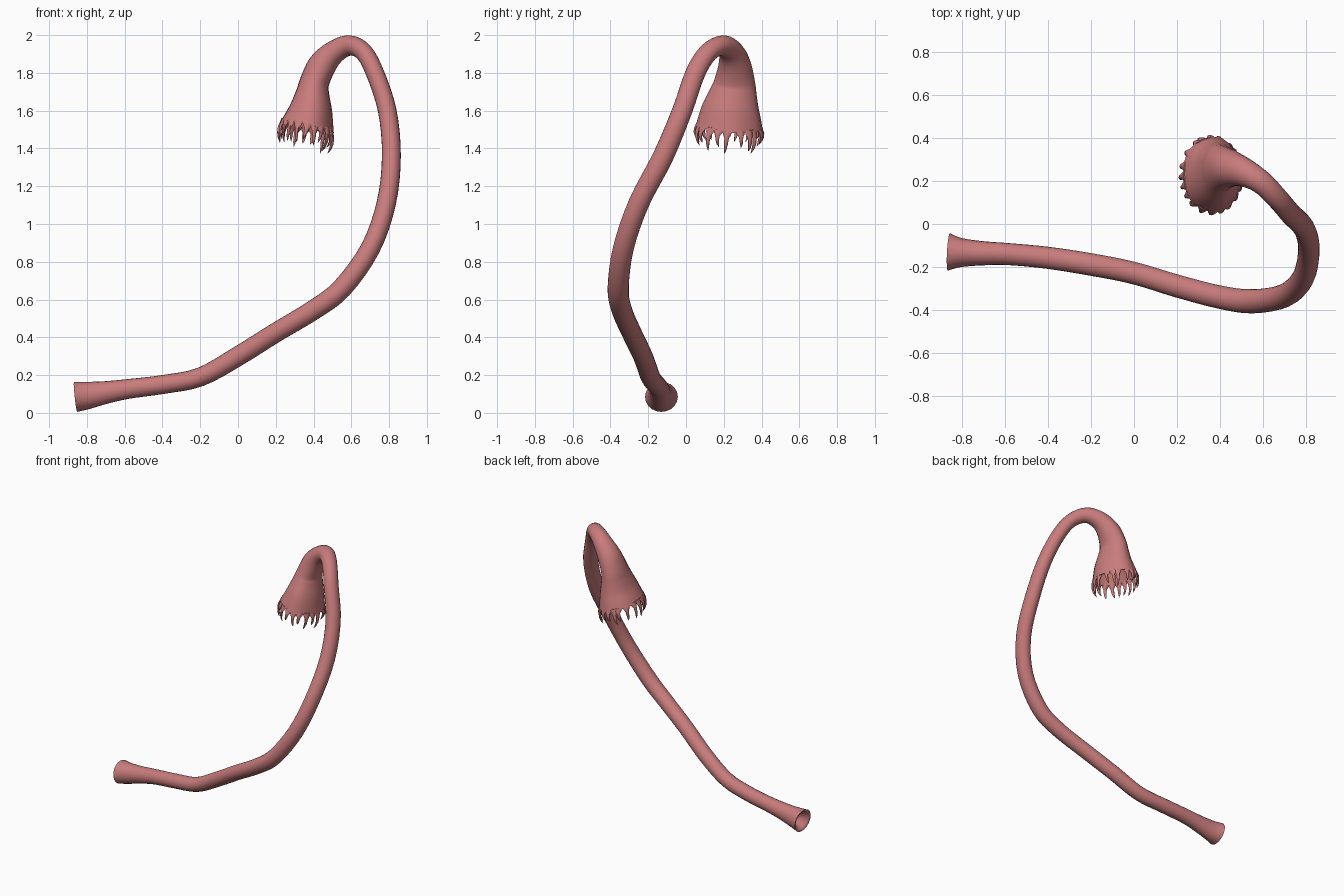
import bpy, bmesh, math, random
from mathutils import Vector

if "Cube" in bpy.data.objects:
    bpy.data.objects.remove(bpy.data.objects["Cube"])

random.seed(4)
SIDES = 20
mat = bpy.data.materials.new("flesh pink")
mat.diffuse_color = (0.58, 0.2, 0.2, 1)
mat.use_nodes = True
mat.node_tree.nodes["Principled BSDF"].inputs["Base Color"].default_value = mat.diffuse_color

# Centreline stations: x, y, z, radius across y, radius across the other axis
PATH = [
    (-0.86, -0.13, 0.085, 0.087, 0.08), (-0.80, -0.133, 0.092, 0.067, 0.073),
    (-0.70, -0.136, 0.108, 0.056, 0.06), (-0.58, -0.14, 0.127, 0.051, 0.052),
    (-0.40, -0.157, 0.15, 0.051, 0.05), (-0.20, -0.188, 0.19, 0.052, 0.05),
    (0.0, -0.228, 0.30, 0.052, 0.052), (0.20, -0.288, 0.425, 0.053, 0.052),
    (0.40, -0.34, 0.545, 0.054, 0.053), (0.55, -0.359, 0.66, 0.056, 0.054),
    (0.70, -0.332, 0.87, 0.055, 0.052), (0.785, -0.25, 1.11, 0.055, 0.051),
    (0.812, -0.12, 1.36, 0.055, 0.05), (0.79, -0.02, 1.60, 0.053, 0.049),
    (0.725, 0.05, 1.80, 0.053, 0.048), (0.665, 0.12, 1.91, 0.052, 0.048),
    (0.59, 0.195, 1.945, 0.055, 0.054), (0.51, 0.24, 1.91, 0.068, 0.062),
    (0.445, 0.258, 1.84, 0.088, 0.075), (0.405, 0.257, 1.75, 0.11, 0.078),
    (0.394, 0.25, 1.69, 0.127, 0.09), (0.383, 0.236, 1.60, 0.156, 0.117),
    (0.365, 0.229, 1.515, 0.177, 0.143),
]


def catmull(pts, steps):
    out = []
    for i in range(len(pts) - 1):
        p = [pts[max(i - 1, 0)], pts[i], pts[i + 1], pts[min(i + 2, len(pts) - 1)]]
        for s in range(steps):
            t = s / steps
            out.append([0.5 * (2 * b + (c - a) * t + (2 * a - 5 * b + 4 * c - d) * t * t
                               + (3 * b - a - 3 * c + d) * t ** 3) for a, b, c, d in zip(*p)])
    return out + [list(pts[-1])]


def frame(pts, i):
    a, b = pts[max(i - 1, 0)], pts[min(i + 1, len(pts) - 1)]
    t = (Vector(b[:3]) - Vector(a[:3])).normalized()
    u = Vector((0, 1, 0))
    u = (u - t * u.dot(t)).normalized()
    return t, u, t.cross(u)


def bridge(bm, a, b):
    n = len(a)
    for k in range(n):
        bm.faces.new((a[k], a[(k + 1) % n], b[(k + 1) % n], b[k]))


def finish(bm, name):
    bmesh.ops.recalc_face_normals(bm, faces=bm.faces)
    me = bpy.data.meshes.new(name)
    bm.to_mesh(me)
    bm.free()
    ob = bpy.data.objects.new(name, me)
    bpy.context.collection.objects.link(ob)
    me.materials.append(mat)
    for o in bpy.context.selected_objects:
        o.select_set(False)
    ob.select_set(True)
    bpy.context.view_layer.objects.active = ob
    bpy.ops.object.shade_smooth_by_angle(angle=math.radians(50))
    return ob


# Hollow tube with flared near end and bell-shaped far end
stations = catmull(PATH, 4)
frames = [frame(stations, i) for i in range(len(stations))]
bm = bmesh.new()


def ring(i, inner):
    x, y, z, ru, rv = stations[i]
    t, u, v = frames[i]
    if inner:
        near_end = i < 6
        wall = 0.008 + (0.007 * i if near_end else 0.027)
        if i > 66:
            wall = max(0.012, 0.035 - 0.0012 * (i - 66))
        ru, rv = ru - wall, rv - wall
    c = Vector((x, y, z))
    verts = []
    for k in range(SIDES):
        a = 2 * math.pi * k / SIDES
        # faint lengthwise folds towards the mouth
        f = 1 + 0.02 * math.sin(5 * a) * max(0, (i - 74) / 14)
        verts.append(bm.verts.new(c + f * (u * ru * math.cos(a) + v * rv * math.sin(a))))
    return verts


n = len(stations)
rings = [ring(i, False) for i in range(n)] + [ring(i, True) for i in reversed(range(n))]
for i in range(len(rings)):
    bridge(bm, rings[i], rings[(i + 1) % len(rings)])
finish(bm, "tube")

# Finger-like fringe hanging from the bell's rim
bm = bmesh.new()
t, u, v = frames[-1]
cx, cy, cz, ru, rv = stations[-1]
rim = Vector((cx, cy, cz))
down = (t * 0.75 + Vector((0, 0, -0.4))).normalized()
COUNT = 20
for j in range(COUNT):
    a = 2 * math.pi * (j + random.uniform(-0.25, 0.25)) / COUNT
    out = (u * math.cos(a) * ru + v * math.sin(a) * rv)
    side = (v * math.cos(a) * rv - u * math.sin(a) * ru).normalized()
    length = random.uniform(0.075, 0.125)
    sway = random.uniform(-0.015, 0.015)
    o = out.normalized()
    base = rim + out - o * 0.008
    prev = None
    # each row: distance along, half width, half thickness, outward bow
    for s, w, h, bow in [(-0.12, 0.026, 0.009, -0.003), (0.1, 0.022, 0.010, 0.002),
                         (0.28, 0.012, 0.010, 0.008), (0.55, 0.010, 0.008, 0.010),
                         (0.8, 0.007, 0.006, 0.004), (1.0, 0.001, 0.001, -0.005)]:
        c = base + down * length * s + o * bow + side * sway * s * s
        loop = [bm.verts.new(c + side * w * math.cos(q * math.pi / 4) + o * h * math.sin(q * math.pi / 4))
                for q in range(8)]
        if prev:
            bridge(bm, prev, loop)
        else:
            bm.faces.new(loop)
        prev = loop
    bm.faces.new(prev)
finish(bm, "fringe")
